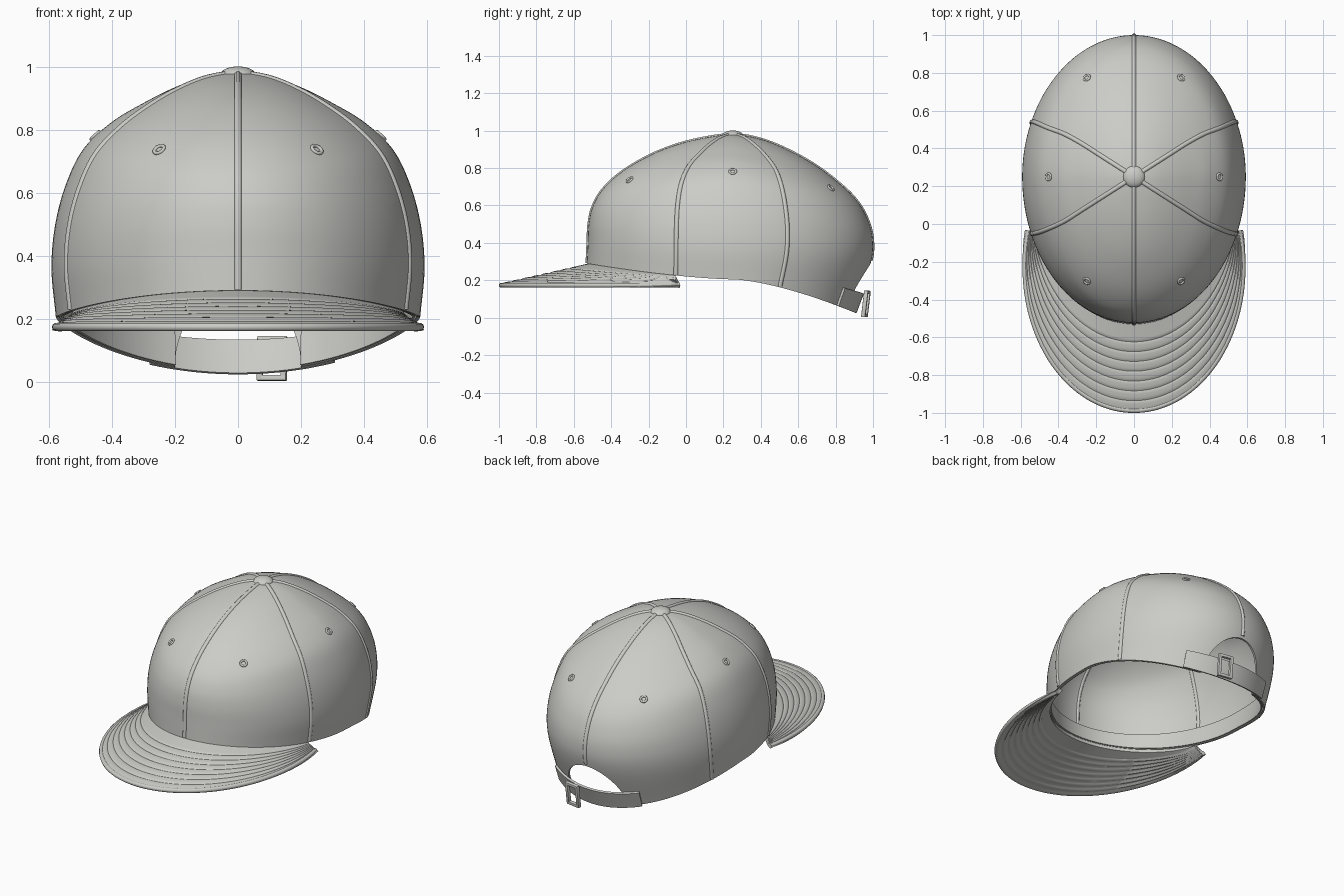
import bpy, bmesh, math
from math import sin, cos, pi, radians
from mathutils import Vector

if "Cube" in bpy.data.objects:
    bpy.data.objects.remove(bpy.data.objects["Cube"])

GREY = (0.6, 0.6, 0.575, 1)
fabric = bpy.data.materials.new("warm grey fabric")
fabric.use_nodes = True
fabric.diffuse_color = GREY
fabric.node_tree.nodes["Principled BSDF"].inputs["Base Color"].default_value = GREY

# Crown profiles from button to rim: (distance from crown axis, height)
CY = 0.25
FRONT = [(0, .98), (.15, .962), (.3, .925), (.45, .865), (.6, .775),
         (.7, .68), (.75, .59), (.77, .5), (.775, .4), (.78, .29)]
SIDE = [(0, .98), (.1, .97), (.2, .935), (.3, .885), (.4, .825),
        (.49, .74), (.545, .63), (.58, .5), (.592, .36), (.578, .205)]
BACK = [(0, .98), (.15, .955), (.3, .895), (.45, .81), (.58, .71),
        (.66, .63), (.715, .54), (.748, .42), (.735, .28), (.645, .03)]
RIM = len(FRONT) - 1


def along(profile, t):
    """Smooth point on a profile at parameter t (Catmull-Rom)."""
    p = [Vector(q) for q in profile]
    p = [Vector((-p[1].x, p[1].y))] + p + [2 * p[-1] - p[-2]]
    i = min(int(t), RIM - 1)
    f = t - i
    a, b, c, d = p[i:i + 4]
    return (2 * b + (c - a) * f + (2 * a - 5 * b + 4 * c - d) * f ** 2
            + (3 * b - a - 3 * c + d) * f ** 3) / 2


def crown(t, deg, out=0.0):
    """Point on the crown; deg runs from the front (0) through +x to the back (180)."""
    a = radians(deg)
    c = cos(a)
    side, end = along(SIDE, t), along(FRONT if c > 0 else BACK, t)
    k = abs(c) ** 1.5
    p = Vector((side.x * sin(a), CY - end.x * c, side.y * (1 - k) + end.y * k))
    return p + normal(t, deg) * out if out else p


def normal(t, deg):
    lo, hi = max(t - .05, .01), min(t + .05, RIM)
    down = crown(hi, deg) - crown(lo, deg)
    across = crown(t, deg + 1) - crown(t, deg - 1)
    return down.cross(across).normalized()


def finish(obj, angle=35):
    """Apply modifiers, add the material and smooth the shading."""
    bpy.ops.object.select_all(action='DESELECT')
    obj.select_set(True)
    bpy.context.view_layer.objects.active = obj
    for m in list(obj.modifiers):
        bpy.ops.object.modifier_apply(modifier=m.name)
    obj.data.materials.clear()
    obj.data.materials.append(fabric)
    bpy.ops.object.shade_smooth_by_angle(angle=radians(angle))
    return obj


def sheet(name, point, us, vs, thickness, offset=-1):
    """Grid of point(u, v) with a solidify modifier; u runs down or outward."""
    bm = bmesh.new()
    rows = [[bm.verts.new(point(u, v)) for v in vs] for u in us]
    for r, s in zip(rows, rows[1:]):
        for j in range(len(vs) - 1):
            bm.faces.new((r[j], s[j], s[j + 1], r[j + 1]))
    bmesh.ops.remove_doubles(bm, verts=bm.verts, dist=1e-5)
    me = bpy.data.meshes.new(name)
    bm.to_mesh(me)
    bm.free()
    obj = bpy.data.objects.new(name, me)
    bpy.context.collection.objects.link(obj)
    mod = obj.modifiers.new("thickness", 'SOLIDIFY')
    mod.thickness, mod.offset = thickness, offset
    return obj


def tube(name, points, radius):
    cu = bpy.data.curves.new(name, 'CURVE')
    cu.dimensions = '3D'
    cu.bevel_depth, cu.bevel_resolution, cu.use_fill_caps = radius, 3, True
    sp = cu.splines.new('POLY')
    sp.points.add(len(points) - 1)
    for q, p in zip(sp.points, points):
        q.co = (*p, 1)
    cu.materials.append(fabric)
    obj = bpy.data.objects.new(name, cu)
    bpy.context.collection.objects.link(obj)
    return obj


def span(a, b, n):
    return [a + (b - a) * i / n for i in range(n + 1)]


# Crown with an arched opening cut in the back
cap = sheet("crown", crown, span(0, RIM, 54), span(0, 360, 144), 0.012)
bpy.ops.mesh.primitive_cylinder_add(vertices=64, radius=1, depth=1,
                                    location=(0, 1.1, .05), rotation=(pi / 2, 0, 0))
cutter = bpy.context.object
cutter.name = "opening_cutter"
cutter.scale = (.2, .24, 1)
cutter.hide_render = True
cut = cap.modifiers.new("opening", 'BOOLEAN')
cut.operation, cut.object, cut.solver = 'DIFFERENCE', cutter, 'EXACT'
finish(cap)
bpy.data.objects.remove(cutter)

# Raised seams between the six panels
for i, deg in enumerate((0, 67, 113, 180, 247, 293)):
    last = 7.85 if deg == 180 else RIM - .03
    tube(f"seam_{i + 1}", [crown(t, deg, -.005) for t in span(.3, last, 48)], .013)

# Eyelets, one per panel
for i, deg in enumerate((33.5, 90, 146.5, 213.5, 270, 326.5)):
    n = normal(4.55, deg)
    bpy.ops.mesh.primitive_torus_add(major_segments=24, minor_segments=8,
                                     major_radius=.017, minor_radius=.006,
                                     location=crown(4.55, deg, .001),
                                     rotation=n.to_track_quat('Z', 'Y').to_euler())
    bpy.context.object.name = f"eyelet_{i + 1}"
    finish(bpy.context.object, 180)

# Top button
bpy.ops.mesh.primitive_uv_sphere_add(segments=32, ring_count=16, radius=1,
                                     location=(0, CY, .972))
bpy.context.object.name = "top_button"
bpy.context.object.scale = (.058, .058, .029)
finish(bpy.context.object, 180)

# Sweatband inside the rim
finish(sheet("sweatband", lambda t, d: crown(t, d, -.016),
             span(8.25, RIM, 6), span(-159, 159, 96), .008))

# Visor: ruled from the crown rim to a level oval edge, with stitched rows
REACH = 105


def visor_edge(deg):
    a = radians(deg)
    return Vector((.577 * sin(a), -.23 - .757 * cos(a), .185))


def visor_point(v, deg):
    inner = crown(RIM, deg * 67 / REACH)
    inner.x *= .98
    inner.y += .01 * cos(radians(deg))
    p = inner.lerp(visor_edge(deg), v)
    if .2 < v < .99:
        p.z -= .004 * (1 - abs(sin(v * pi * 9))) ** 2
    return p


arc = span(-REACH, REACH, 96)
finish(sheet("visor", visor_point, span(0, 1, 72), arc, .024))
tube("visor_piping", [visor_edge(d) - Vector((0, 0, .011)) for d in arc], .0135)

# Adjustment strap across the opening
finish(sheet("strap", lambda t, d: crown(t, d, .018),
             span(8.6, RIM, 4), span(149, 208, 40), .014))

# Buckle frame made from four bars
bpy.ops.mesh.primitive_cube_add(size=1)
buckle = bpy.context.object
buckle.name = "buckle"
bm = bmesh.new()
W, H, BAR = .095, .142, .018
for s in (-1, 1):
    for size, place in (((BAR, .022, H), (s * (W - BAR) / 2, 0, 0)),
                        ((W, .022, BAR), (0, 0, s * (H - BAR) / 2))):
        made = bmesh.ops.create_cube(bm, size=1)["verts"]
        for v in made:
            v.co = Vector([v.co[k] * size[k] + place[k] for k in range(3)])
bm.to_mesh(buckle.data)
bm.free()
buckle.location = (.108, .962, .074)
buckle.rotation_euler = (-.12, 0, -.16)
bevel = buckle.modifiers.new("soft_edges", 'BEVEL')
bevel.width, bevel.segments = .003, 2
finish(buckle)
